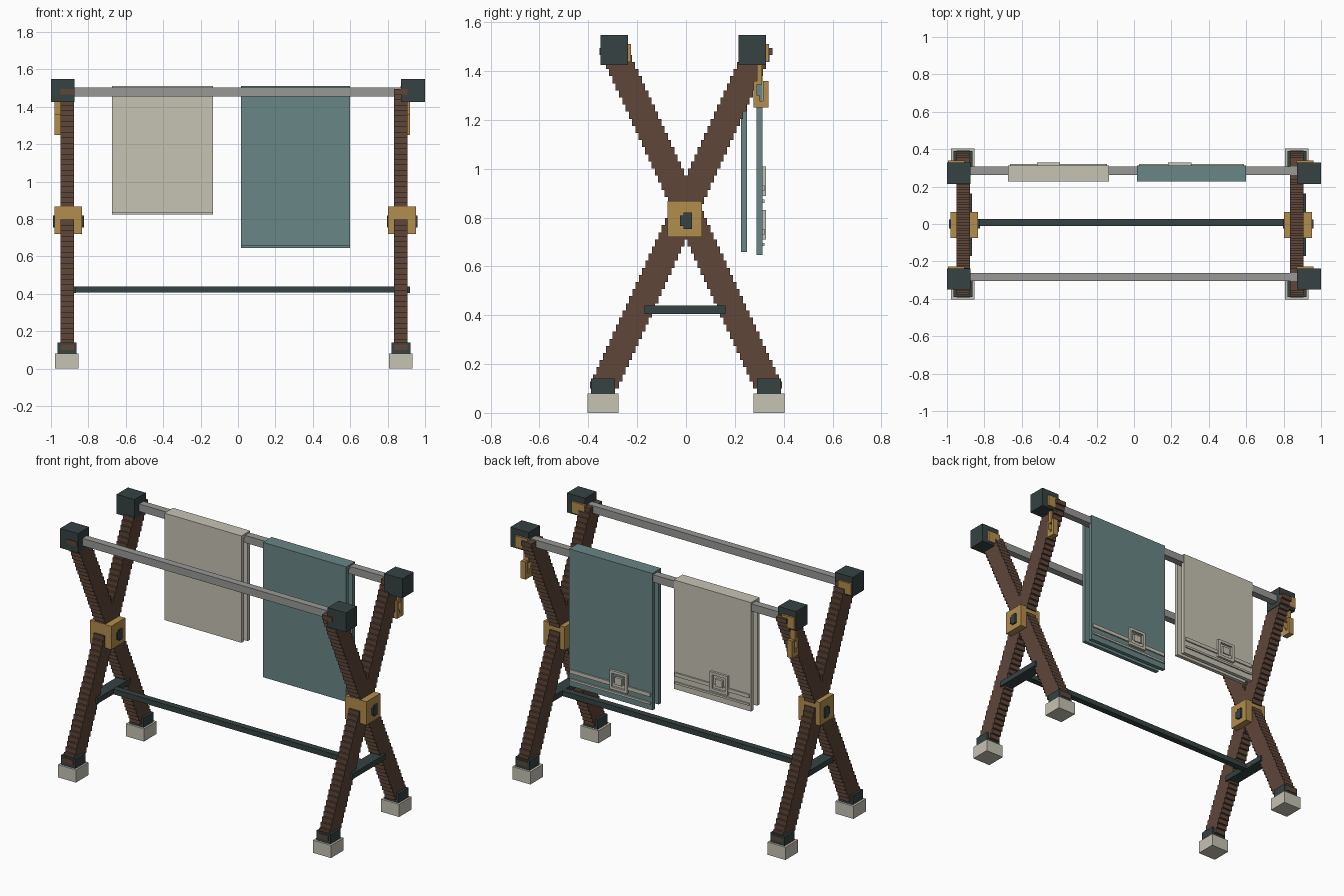
import bpy, bmesh

if "Cube" in bpy.data.objects:
    bpy.data.objects.remove(bpy.data.objects["Cube"])

def mat(name, hexcol):
    c = [int(hexcol[i:i + 2], 16) / 255 for i in (0, 2, 4)]
    lin = [v / 12.92 if v <= 0.04045 else ((v + 0.055) / 1.055) ** 2.4 for v in c]
    m = bpy.data.materials.new(name)
    m.diffuse_color = (*lin, 1)
    m.use_nodes = True
    m.node_tree.nodes["Principled BSDF"].inputs["Base Color"].default_value = m.diffuse_color
    return m

WOOD = mat("brown wood", "5e4639")
DARK = mat("dark iron", "364242")
BRASS = mat("brass", "b28d4e")
TEAL = mat("teal cloth", "698686")
BEIGE = mat("beige cloth", "c6c2b4")
GREY = mat("grey metal", "989896")

def finish(name, bm, m):
    bmesh.ops.recalc_face_normals(bm, faces=bm.faces)
    me = bpy.data.meshes.new(name)
    bm.to_mesh(me)
    bm.free()
    me.materials.append(m)
    bpy.context.collection.objects.link(bpy.data.objects.new(name, me))

def boxes(name, m, *bs):
    """One object from boxes given as (x0, x1, y0, y1, z0, z1)."""
    bm = bmesh.new()
    for b in bs:
        vs = bmesh.ops.create_cube(bm, size=1)["verts"]
        for v in vs:
            for i in range(3):
                v.co[i] = b[2 * i] if v.co[i] < 0 else b[2 * i + 1]
    finish(name, bm, m)

def stepped_leg(name, cx, sign):
    """Leaning leg: a staircase outline in y-z, extruded along x."""
    n, z0, z1, half = 48, 0.1, 1.495, 0.06
    left, right = [], []
    for i in range(n):
        a = z0 + (z1 - z0) * i / n
        b = z0 + (z1 - z0) * (i + 1) / n
        y = sign * 0.46 * ((a + b) / 2 - 0.84)
        left += [(y - half, a), (y - half, b)]
        right += [(y + half, a), (y + half, b)]
    bm = bmesh.new()
    f = bm.faces.new([bm.verts.new((cx - 0.036, y, z)) for y, z in left + right[::-1]])
    ext = bmesh.ops.extrude_face_region(bm, geom=[f])["geom"]
    bmesh.ops.translate(bm, vec=(0.072, 0, 0),
                        verts=[v for v in ext if isinstance(v, bmesh.types.BMVert)])
    bmesh.ops.triangulate(bm, faces=[g for g in bm.faces if len(g.verts) > 4])
    finish(name, bm, WOOD)

# End frames: (label, leg centre x, cap x range, badge centre, hook x range)
for side, cx, c0, c1, bx, h0, h1 in (("left", -0.914, -1.0, -0.875, -0.95, -0.98, -0.945),
                                     ("right", 0.871, 0.872, 1.0, 0.915, 0.885, 0.92)):
    stepped_leg(side + "_leg_a", cx, 1)
    stepped_leg(side + "_leg_b", cx, -1)
    # feet and ankle collars
    for s, lab in ((-1, "front"), (1, "back")):
        y = s * 0.34
        boxes(f"{side}_{lab}_foot", BEIGE, (cx - 0.064, cx + 0.062, y - 0.063, y + 0.063, 0, 0.08))
        boxes(f"{side}_{lab}_collar", DARK, (cx - 0.05, cx + 0.05, y - 0.05, y + 0.05, 0.08, 0.14))
    # top caps with a badge on the back face
    for lab, y0, y1 in (("front", -0.35, -0.238), ("back", 0.214, 0.328)):
        boxes(f"{side}_{lab}_cap", DARK, (c0, c1, y0, y1, 1.425, 1.548))
        boxes(f"{side}_{lab}_badge", BRASS, (bx - 0.045, bx + 0.045, y1 - 0.005, y1 + 0.012, 1.437, 1.51))
    # centre joint and bolt
    boxes(side + "_joint", BRASS, (cx - 0.068, cx + 0.08, -0.075, 0.065, 0.72, 0.868))
    boxes(side + "_bolt", DARK,
          (cx - 0.075, cx + 0.09, -0.01, 0.024, 0.754, 0.82),
          (cx - 0.075, cx + 0.09, -0.025, -0.01, 0.766, 0.808))
    # hanging hook
    boxes(side + "_hook", BRASS,
          (h0, h1, 0.29, 0.312, 1.345, 1.43), (h0, h1, 0.276, 0.291, 1.25, 1.36),
          (h0, h1, 0.316, 0.338, 1.25, 1.36), (h0, h1, 0.291, 0.316, 1.25, 1.278),
          (h0, h1, 0.291, 0.302, 1.278, 1.3))
    # low brace between the legs
    boxes(side + "_brace", DARK, (cx - 0.025, cx + 0.049, -0.17, 0.162, 0.405, 0.44))

# long rails
boxes("front_rail", GREY, (-0.885, 0.885, -0.306, -0.261, 1.455, 1.502))
boxes("back_rail", GREY, (-0.885, 0.885, 0.262, 0.307, 1.455, 1.502))
boxes("low_rail", DARK, (-0.88, 0.9, -0.011, 0.028, 0.406, 0.439))

# folded towels with raised stripes and a square patch
def towel(name, m, x0, x1, zb, px):
    boxes(name, m, (x0, x1, 0.226, 0.25, zb + 0.013, 1.512),
          (x0, x1, 0.288, 0.313, zb, 1.512), (x0, x1, 0.25, 0.288, 1.488, 1.512))
    y0, y1 = 0.312, 0.321
    boxes(name + "_stripes", BEIGE,
          (x0 + 0.01, x1 - 0.01, y0, y1, zb + 0.037, zb + 0.05),
          (x0 + 0.01, x1 - 0.01, y0, y1, zb + 0.085, zb + 0.108))
    w, t, z0, z1 = 0.062, 0.017, zb + 0.065, zb + 0.185
    y2 = 0.328
    boxes(name + "_patch", BEIGE,
          (px - w, px + w, y0, y2, z0, z0 + t), (px - w, px + w, y0, y2, z1 - t, z1),
          (px - w, px - w + t, y0, y2, z0 + t, z1 - t), (px + w - t, px + w, y0, y2, z0 + t, z1 - t),
          (px - 0.025, px + 0.025, y0, y2, z0 + 0.037, z1 - 0.037))

towel("beige_towel", BEIGE, -0.674, -0.134, 0.823, -0.457)
towel("teal_towel", TEAL, 0.016, 0.599, 0.646, 0.245)
